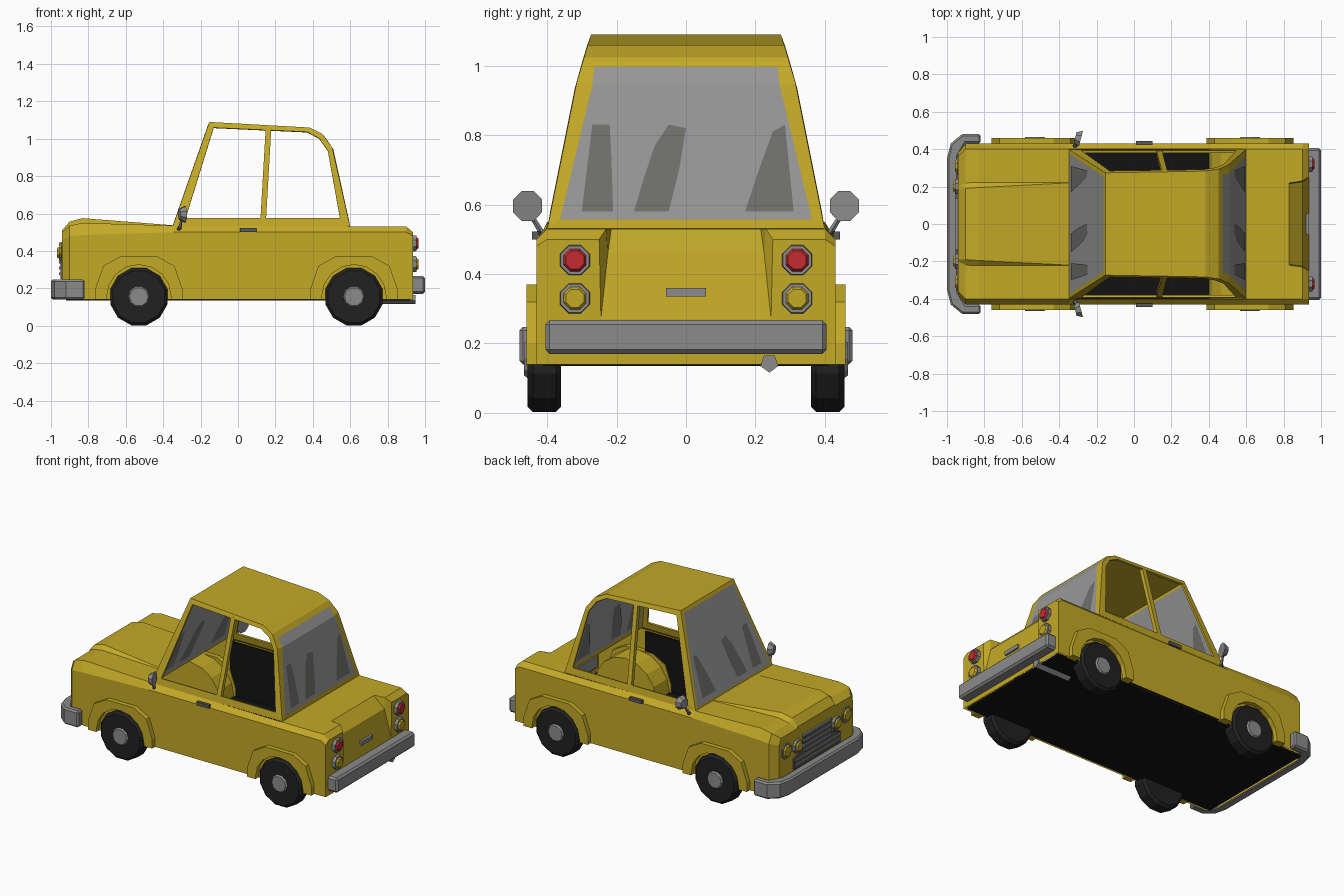
import bpy, bmesh, math
from mathutils import Vector, Matrix

if "Cube" in bpy.data.objects:
    bpy.data.objects.remove(bpy.data.objects["Cube"])


def mat(name, r, g, b):
    m = bpy.data.materials.new(name)
    m.diffuse_color = (r, g, b, 1)
    m.use_nodes = True
    m.node_tree.nodes["Principled BSDF"].inputs["Base Color"].default_value = m.diffuse_color
    return m


YELLOW = mat("body yellow", .55, .40, .02)
METAL = mat("grey metal", .26, .26, .26)
DARK_METAL = mat("dark metal", .10, .10, .10)
GLASS = mat("grey glass", .31, .31, .31)
STREAK = mat("glass streak", .16, .16, .15)
RED = mat("tail red", .55, .025, .03)
BLACK = mat("underside black", .006, .006, .006)
RUBBER = mat("tyre rubber", .015, .015, .015)


def finish(name, bm, *mats):
    bmesh.ops.recalc_face_normals(bm, faces=bm.faces)
    me = bpy.data.meshes.new(name)
    bm.to_mesh(me)
    bm.free()
    ob = bpy.data.objects.new(name, me)
    bpy.context.collection.objects.link(ob)
    for m in mats:
        me.materials.append(m)
    return ob


def prism(name, pts, axis, a, b, m):
    """Extrude a 2D outline along an axis from a to b."""
    put = {'x': lambda p, t: (t, p[0], p[1]),
           'y': lambda p, t: (p[0], t, p[1]),
           'z': lambda p, t: (p[0], p[1], t)}[axis]
    bm = bmesh.new()
    lo = [bm.verts.new(put(p, a)) for p in pts]
    hi = [bm.verts.new(put(p, b)) for p in pts]
    bm.faces.new(lo)
    bm.faces.new(hi)
    n = len(pts)
    for i in range(n):
        j = (i + 1) % n
        bm.faces.new((lo[i], lo[j], hi[j], hi[i]))
    return finish(name, bm, m)


def box(name, x0, x1, y0, y1, z0, z1, m):
    return prism(name, [(x0, y0), (x1, y0), (x1, y1), (x0, y1)], 'z', z0, z1, m)


def rod(name, p, q, r1, r2, n, m):
    """Cylinder or cone between two points."""
    p, q = Vector(p), Vector(q)
    d = q - p
    bm = bmesh.new()
    M = Matrix.Translation((p + q) / 2) @ d.to_track_quat('Z', 'Y').to_matrix().to_4x4() \
        @ Matrix.Rotation(math.pi / n, 4, 'Z')
    bmesh.ops.create_cone(bm, cap_ends=True, segments=n, radius1=r1, radius2=r2,
                          depth=d.length, matrix=M)
    return finish(name, bm, m)


def bevel(ob, w):
    b = ob.modifiers.new("bevel", 'BEVEL')
    b.width, b.segments, b.limit_method, b.angle_limit = w, 1, 'ANGLE', math.radians(50)


# Lower body: loft of (x, side_y, side_z, edge_y, edge_z, step_y, centre_y, centre_z)
stations = [(-.94, .38, .46, .36, .50, .20, .19, .51),
            (-.90, .43, .48, .40, .535, .22, .19, .557),
            (-.83, .43, .485, .40, .55, .222, .195, .575),
            (-.345, .43, .50, .40, .535, .222, .22, .537),
            (.585, .43, .50, .40, .53, .22, .215, .53),
            (.83, .43, .50, .40, .53, .22, .215, .53),
            (.90, .43, .50, .40, .53, .23, .225, .46),
            (.935, .43, .48, .40, .50, .25, .245, .27)]
bm = bmesh.new()
rows = []
for x, ys, zs, ye, ze, yf, yc, zc in stations:
    half = [(ys, .14), (ys, zs), (ye, ze), (yf, ze), (yc, zc)]
    full = [(-y, z) for y, z in half] + half[::-1]
    rows.append([bm.verts.new((x, y, z)) for y, z in full])
for i in range(len(rows) - 1):
    for j in range(9):
        if i == 3 and 2 <= j <= 6:      # open cabin
            continue
        bm.faces.new((rows[i][j], rows[i][j + 1], rows[i + 1][j + 1], rows[i + 1][j]))
bm.faces.new(rows[0])
bm.faces.new(rows[-1])
finish("lower_body", bm, YELLOW)

# Underside and dark inner lining
box("underside", -.92, .92, -.41, .41, .135, .15, BLACK)
for s in (1, -1):
    box("inner_lining", -.34, .58, s * .405, s * .415, .15, .50, BLACK)


# Cabin shell: roof, windscreen, rear window and side frames
def width(z):
    return .395 - .2 * (z - .53) - .1 * max(0, z - .95)


outer = [(-.345, .53), (-.15, 1.085), (.38, 1.055), (.45, 1.02), (.50, .95), (.595, .53)]
inner = [(-.28, .575), (-.13, 1.058), (.37, 1.035), (.435, 1.0), (.48, .935), (.545, .575)]
bm = bmesh.new()
loops = {}
for s in (1, -1):
    o, n = [[bm.verts.new((x, s * width(z), z)) for x, z in pts] for pts in (outer, inner)]
    loops[s] = o
    for i in range(6):
        j = (i + 1) % 6
        bm.faces.new((o[i], o[j], n[j], n[i]))
skin = [bm.faces.new((loops[1][i], loops[1][i + 1], loops[-1][i + 1], loops[-1][i]))
        for i in range(5)]
bmesh.ops.recalc_face_normals(bm, faces=bm.faces)
bmesh.ops.inset_region(bm, faces=[skin[0]], thickness=.025, use_boundary=True)
bmesh.ops.inset_region(bm, faces=skin[3:], thickness=.042, use_boundary=True)
for f in [skin[0]] + skin[3:]:
    f.material_index = 1
cabin = finish("cabin_shell", bm, YELLOW, GLASS)
sol = cabin.modifiers.new("thickness", 'SOLIDIFY')
sol.thickness, sol.offset = .012, 0

# Door pillars
for s in (1, -1):
    bm = bmesh.new()
    vs = [bm.verts.new((x, s * width(z) - s * d, z)) for d in (-.006, .02)
          for x, z in ((.12, .57), (.15, .57), (.178, 1.055), (.148, 1.055))]
    bm.faces.new(vs[:4])
    bm.faces.new(vs[4:])
    for i in range(4):
        j = (i + 1) % 4
        bm.faces.new((vs[i], vs[j], vs[j + 4], vs[i + 4]))
    finish("door_pillar", bm, YELLOW)

# Reflection streaks on both faces of both windows
streaks = [[(-.30, .58), (-.21, .58), (-.215, .74), (-.22, .83), (-.27, .83)],
           [(-.15, .58), (-.05, .58), (-.02, .70), (0, .82), (-.05, .83), (-.09, .77), (-.12, .68)],
           [(.17, .58), (.31, .58), (.285, .83), (.25, .81), (.21, .70)]]
for name, x0, slope in (("rear_window_streak", .595, -.226), ("windscreen_streak", -.345, .3514)):
    for side in (.0095, -.0095):
        bm = bmesh.new()
        for poly in streaks:
            bm.faces.new([bm.verts.new((x0 + slope * (z - .53) + side, y, z)) for y, z in poly])
        finish(name, bm, STREAK)

# Wheels, fender arches and inner wheel wells
for cx in (-.53, .62):
    arc = [(cx + .172 * math.cos(a), .155 + .172 * math.sin(a))
           for a in [math.pi * k / 8 for k in range(9)]]
    arch = [(cx + dx, z) for dx, z in ((-.232, .14), (-.232, .20), (-.19, .32), (-.10, .37),
                                      (.10, .37), (.19, .32), (.232, .20), (.232, .14))]
    well = [(cx + .22 * math.cos(a), .15 + .22 * math.sin(a))
            for a in [math.pi * k / 8 for k in range(9)]]
    for s in (1, -1):
        fender = prism("fender_arch", arch + [(cx + .172, .14)] + arc + [(cx - .172, .14)],
                       'y', s * .40, s * .46, YELLOW)
        prism("wheel_well", well, 'y', s * .26, s * .404, YELLOW)
        tyre = rod("tyre", (cx, s * .36, .155), (cx, s * .456, .155), .158, .158, 12, RUBBER)
        bevel(tyre, .015)
        rod("hub_cap", (cx, s * .45, .155), (cx, s * .466, .155), .062, .05, 10, METAL)

# Bumpers
hb = [(-.82, .48), (-.92, .48), (-.98, .43), (-1, .35)]
ib = [(-.94, .36), (-.90, .43), (-.82, .43)]
front = hb + [(x, -y) for x, y in hb[::-1]] + [(x, -y) for x, y in ib[::-1]] + ib
bevel(prism("front_bumper", front, 'z', .14, .247, METAL), .01)
bevel(box("rear_bumper", .915, 1.0, -.405, .405, .17, .267, METAL), .012)

# Grille with bars
prism("grille", [(-.24, .25), (.24, .25), (.24, .32), (.14, .36), (.14, .44), (-.14, .44),
                 (-.14, .36), (-.24, .32)], 'x', -.949, -.93, DARK_METAL)
for k in range(6):
    w = .235 if k < 2 else .14
    z = .27 + .032 * k
    box("grille_bar", -.957, -.945, -w, w, z, z + .014, METAL)

# Lamps: a rim and a lens each
def lamp(name, d, x, y, z, r, m):
    rod(name + "_rim", (x, y, z), (x + d * .022, y, z), r, r * .95, 8, METAL)
    rod(name + "_lens", (x + d * .015, y, z), (x + d * .032, y, z), r * .86, r * .6, 8, m)


for s in (1, -1):
    lamp("outer_headlight", -1, -.925, s * .31, .40, .054, YELLOW)
    lamp("inner_headlight", -1, -.935, s * .20, .39, .045, YELLOW)
    lamp("tail_light", 1, .932, s * .32, .44, .047, RED)
    lamp("rear_indicator", 1, .932, s * .32, .33, .047, YELLOW)
    # Wing mirrors and door handles
    rod("mirror_stem", (-.315, s * .41, .51), (-.30, s * .45, .575), .009, .007, 5, METAL)
    rod("mirror_foot", (-.318, s * .405, .51), (-.312, s * .425, .525), .014, .01, 5, DARK_METAL)
    rod("wing_mirror", (-.314, s * .464, .596), (-.284, s * .456, .596), .03, .047, 8, METAL)
    box("door_handle", .01, .10, s * .425, s * .444, .50, .522, DARK_METAL)

# Boot handle and exhaust
box("boot_handle", .91, .935, -.057, .057, .335, .36, METAL)
rod("exhaust_pipe", (.70, .24, .143), (.95, .24, .143), .027, .027, 5, METAL)
